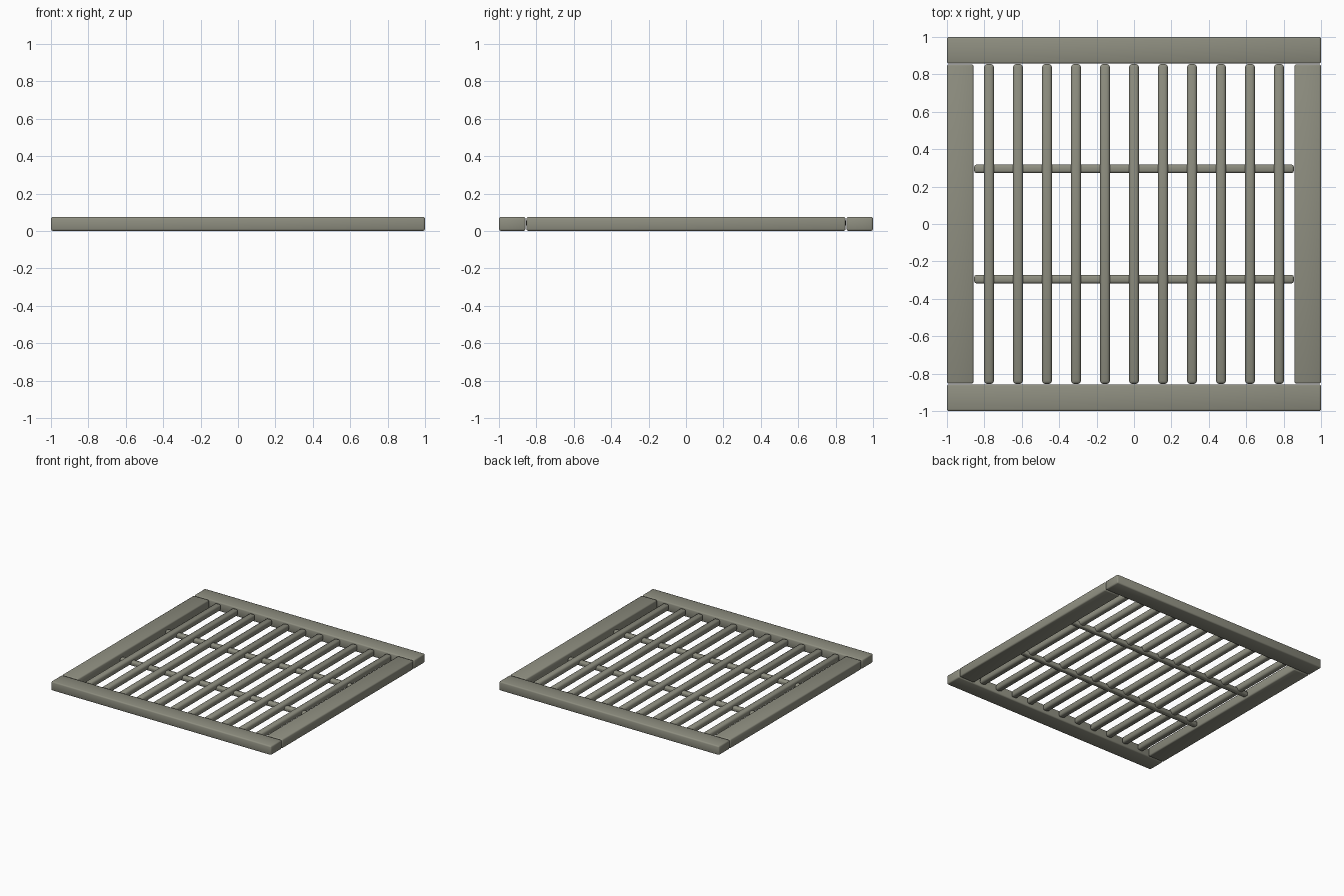
import bpy

if "Cube" in bpy.data.objects:
    bpy.data.objects.remove(bpy.data.objects["Cube"])

metal = bpy.data.materials.new("grey_olive_metal")
metal.diffuse_color = (0.27, 0.27, 0.215, 1.0)
metal.use_nodes = True
metal.node_tree.nodes["Principled BSDF"].inputs["Base Color"].default_value = metal.diffuse_color


def beam(name, center, size, bevel):
    """Box with chamfered edges, smooth shaded."""
    bpy.ops.mesh.primitive_cube_add(size=1, location=center)
    ob = bpy.context.object
    ob.name = name
    ob.scale = size
    bpy.ops.object.transform_apply(location=False, rotation=False, scale=True)
    mod = ob.modifiers.new("chamfer", 'BEVEL')
    mod.width = bevel
    mod.segments = 2
    mod.limit_method = 'NONE'
    ob.data.materials.append(metal)
    bpy.ops.object.shade_smooth()
    return ob


H = 0.075  # frame thickness

# Outer frame: full-width rails front and back, stiles between them
for side, tag in ((-1, "front"), (1, "back")):
    beam(f"{tag}_rail", (0, side * 0.929, H / 2), (2.0, 0.142, H), 0.01)
for side, tag in ((-1, "left"), (1, "right")):
    beam(f"{tag}_stile", (side * 0.929, 0, H / 2), (0.142, 1.706, H), 0.01)

# Row of long bars
for i in range(11):
    beam(f"long_bar_{i + 1}", ((i - 5) * 0.155, 0, 0.042), (0.052, 1.71, 0.052), 0.015)

# Two cross bars passing under the long bars
for side, tag in ((-1, "front"), (1, "back")):
    beam(f"{tag}_cross_bar", (0, side * 0.295, 0.026), (1.71, 0.045, 0.038), 0.012)
